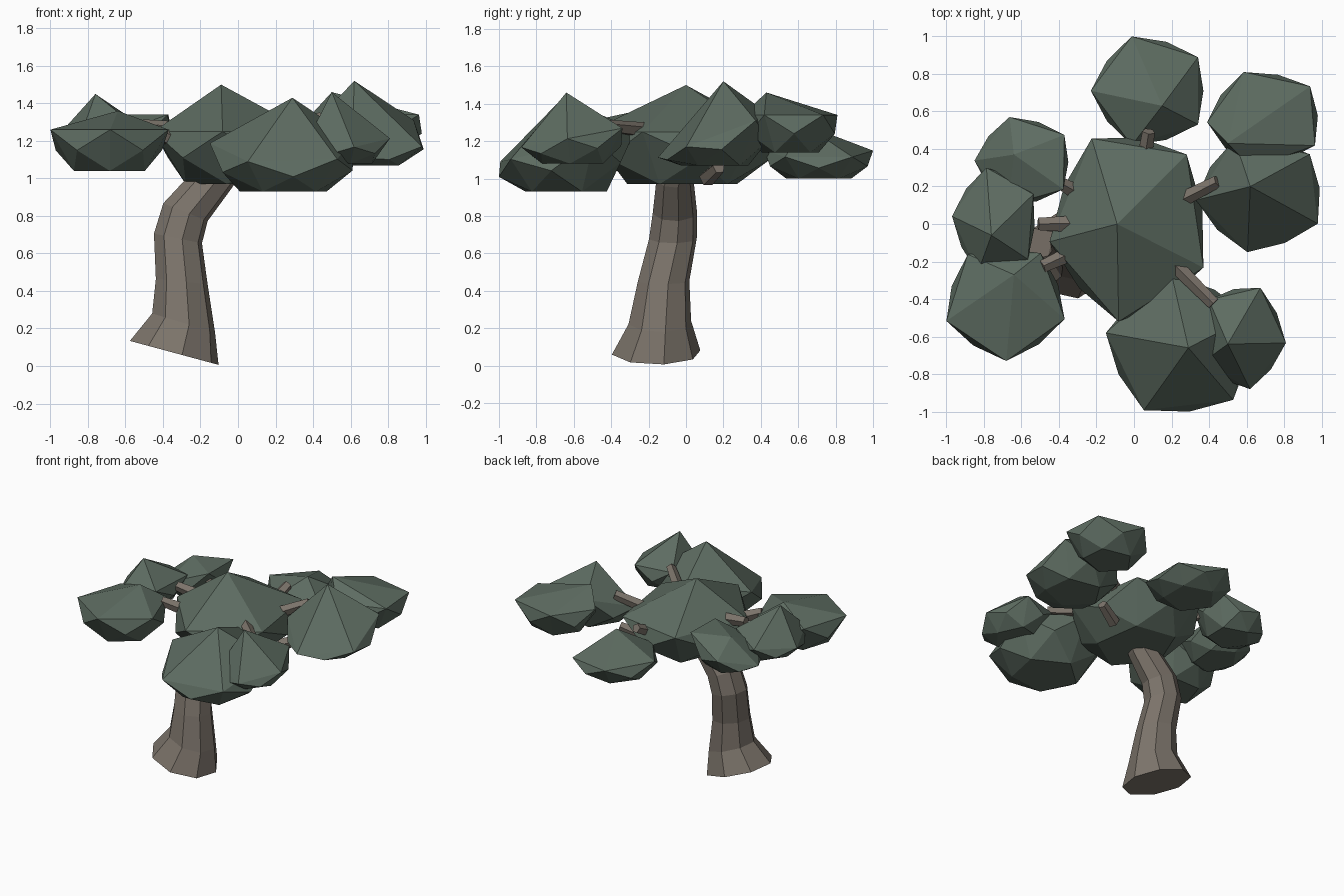
import bpy, bmesh, math
from mathutils import Vector

cube = bpy.data.objects.get("Cube")
if cube:
    bpy.data.objects.remove(cube, do_unlink=True)


def make_material(name, color):
    mat = bpy.data.materials.new(name)
    mat.use_nodes = True
    mat.diffuse_color = color
    bsdf = next(n for n in mat.node_tree.nodes if n.type == 'BSDF_PRINCIPLED')
    bsdf.inputs["Base Color"].default_value = color
    bsdf.inputs["Roughness"].default_value = 0.9
    return mat


leaf_green = make_material("leaf green", (0.11, 0.15, 0.12, 1))
bark_brown = make_material("bark brown", (0.2, 0.173, 0.145, 1))


def finish(bm, name, mat):
    bmesh.ops.recalc_face_normals(bm, faces=bm.faces[:])
    mesh = bpy.data.meshes.new(name)
    bm.to_mesh(mesh)
    bm.free()
    mesh.materials.append(mat)
    obj = bpy.data.objects.new(name, mesh)
    bpy.context.scene.collection.objects.link(obj)


def ring(center, radius, sides, turn, slope_x=0.0, slope_y=0.0):
    """Regular polygon of points around a centre, optionally tilted."""
    points = []
    for i in range(sides):
        angle = math.radians(turn) + math.tau * i / sides
        x, y = radius * math.cos(angle), radius * math.sin(angle)
        points.append(Vector(center) + Vector((x, y, slope_x * x + slope_y * y)))
    return points


def fit(values, bounds):
    """Scale factor and offset that carry the values onto the bounds."""
    scale = (bounds[1] - bounds[0]) / (max(values) - min(values))
    return scale, bounds[0] - min(values) * scale


def leaf_clump(name, xs, ys, floor, rim, peak, turn, tilt=(0, 0)):
    """Faceted clump: peak, tilted rim, lower rim and flat underside."""
    half = ((xs[1] - xs[0]) / 2, (ys[1] - ys[0]) / 2)
    slopes = (tilt[0] * half[0], tilt[1] * half[1])
    middle = (rim + floor) / 2
    points = ring((0, 0, rim), 1, 5, turn, *slopes)
    points += ring((0, 0, middle), 0.9, 5, turn + 36, *(s / 2 for s in slopes))
    points += ring((0, 0, floor), 0.6, 5, turn)
    scale_x, shift_x = fit([p.x for p in points], xs)
    scale_y, shift_y = fit([p.y for p in points], ys)
    bm = bmesh.new()
    verts = [bm.verts.new(peak)]
    for p in points:
        verts.append(bm.verts.new((p.x * scale_x + shift_x, p.y * scale_y + shift_y, p.z)))
    hull = bmesh.ops.convex_hull(bm, input=verts)
    spare = [g for g in hull["geom_interior"] if isinstance(g, bmesh.types.BMVert)]
    bmesh.ops.delete(bm, geom=spare, context='VERTS')
    finish(bm, name, leaf_green)


def tube(name, rings):
    """Skin a stack of matching rings and close both ends."""
    bm = bmesh.new()
    loops = [[bm.verts.new(p) for p in r] for r in rings]
    for lower, upper in zip(loops, loops[1:]):
        for i in range(len(lower)):
            bm.faces.new((lower[i - 1], lower[i], upper[i], upper[i - 1]))
    bm.faces.new(loops[0][::-1])
    bm.faces.new(loops[-1])
    finish(bm, name, bark_brown)


def branch(name, direction, reach, length, height, rise=0.06):
    """Tapered five-sided stick pointing outward from the crown's middle."""
    angle = math.radians(direction)
    outward = Vector((math.cos(angle), math.sin(angle), 0))
    start = outward * reach + Vector((0, 0, height))
    along = outward * length + Vector((0, 0, rise))
    turn = along.to_track_quat('Z', 'Y')
    rings = []
    for center, radius in ((start, 0.045), (start + along, 0.035)):
        rings.append([center + turn @ p for p in ring((0, 0, 0), radius, 5, 20)])
    tube(name, rings)


# Leaning trunk with a flared, tilted foot: centre, radius, tilt
trunk_rings = [
    ((-0.34, -0.16, 0.07), 0.24, -0.27),
    ((-0.29, -0.14, 0.23), 0.17, -0.3),
    ((-0.3, -0.12, 0.45), 0.14, -0.1),
    ((-0.32, -0.07, 0.68), 0.13, -0.2),
    ((-0.28, -0.06, 0.82), 0.12, -0.4),
    ((-0.13, -0.06, 1), 0.1, -0.5),
    ((-0.04, -0.03, 1.1), 0.08, -0.5),
]
tube("trunk", [ring(center, radius, 8, 10, tilt) for center, radius, tilt in trunk_rings])

# Leaf clumps: x and y bounds, underside, rim height, peak, turn, rim tilt
leaf_clump("crown_center", (-0.45, 0.37), (-0.52, 0.46), 0.97, 1.25, (-0.09, 0, 1.5), 46)
leaf_clump("crown_back", (-0.23, 0.37), (0.42, 1), 1, 1.14, (0.15, 0.63, 1.29), 36, (-0.1, 0))
leaf_clump("crown_back_left", (0.39, 0.98), (0.3, 0.81), 1.14, 1.34, (0.5, 0.43, 1.46), 40)
leaf_clump("crown_left", (0.33, 0.99), (-0.15, 0.45), 1.07, 1.23, (0.62, 0.2, 1.52), 42, (0, 0.4))
leaf_clump("crown_front", (-0.15, 0.62), (-1, -0.27), 0.93, 1.17, (0.29, -0.66, 1.43), 25, (0, 0.25))
leaf_clump("crown_front_left", (0.36, 0.81), (-0.88, -0.34), 1.08, 1.22, (0.5, -0.64, 1.46), 65, (0, 0.2))
leaf_clump("crown_front_right", (-1, -0.37), (-0.73, -0.13), 1.04, 1.26, (-0.64, -0.27, 1.36), 55)
leaf_clump("crown_right", (-0.97, -0.53), (-0.26, 0.3), 1.12, 1.26, (-0.76, -0.06, 1.45), 30, (0.2, 0))
leaf_clump("crown_back_right", (-0.85, -0.35), (0.1, 0.57), 1.1, 1.26, (-0.64, 0.37, 1.34), 35, (0.4, 0))

# Short branches bridging the crown and the outer clumps
branch("branch_back", 81, 0.3, 0.2, 1.16, 0.1)
branch("branch_left", 27, 0.2, 0.3, 1.2, 0.12)
branch("branch_left_low", 22, 0.3, 0.17, 1)
branch("branch_front", -45, 0.2, 0.4, 1.25, 0.03)
branch("branch_right", 180, 0.34, 0.17, 1.26, 0.02)
branch("branch_front_right", 205, 0.36, 0.18, 1.2)
branch("branch_back_right", 151, 0.33, 0.12, 1.2)
